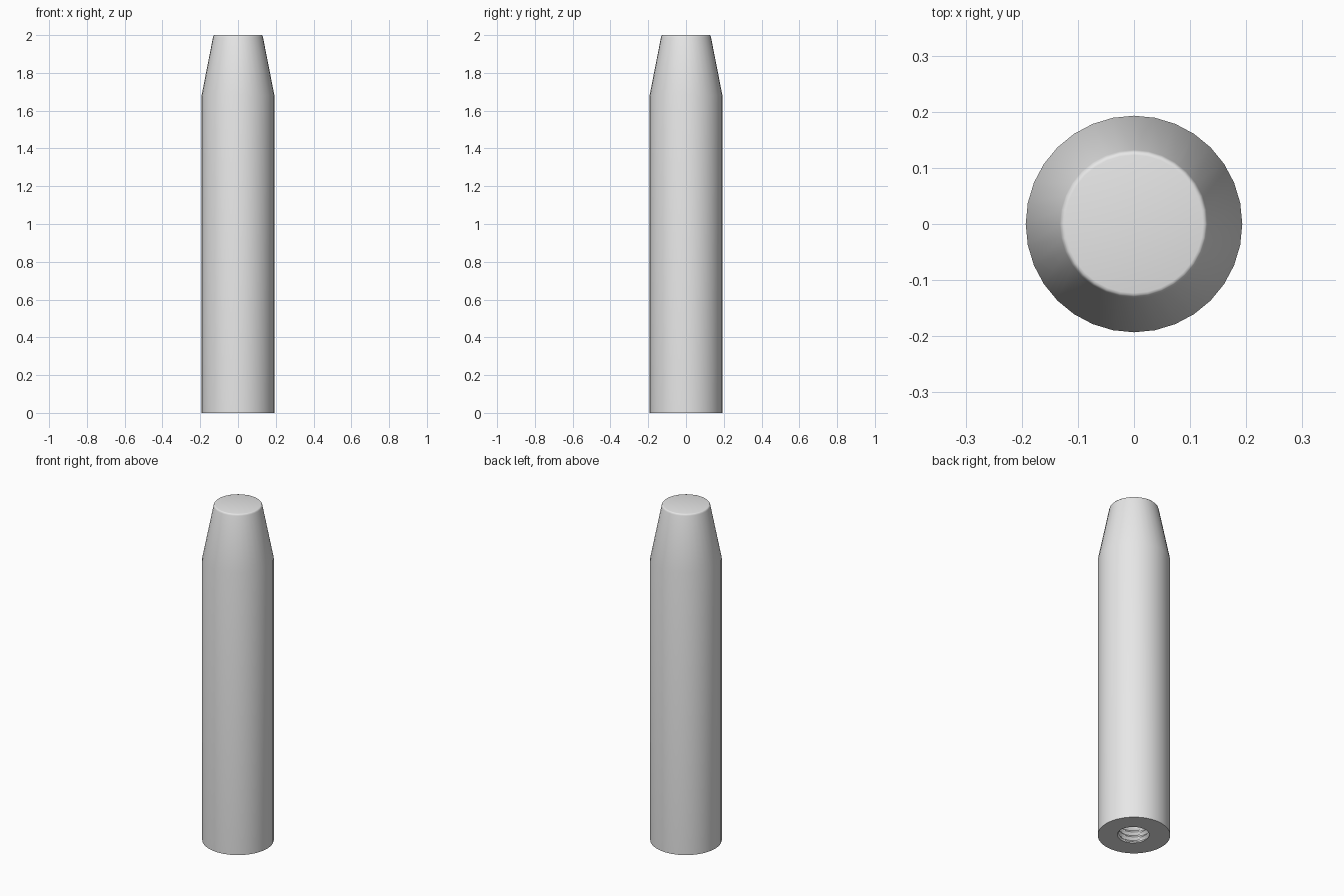
import bpy
import bmesh
from math import sin, cos, pi, radians

old = bpy.data.objects.get("Cube")
if old:
    bpy.data.objects.remove(old, do_unlink=True)

SIDES = 32
PITCH = 0.03
ROWS = 6              # mesh rows in one thread turn
TURNS = 18
MINOR, MAJOR = 0.078, 0.092

steel = bpy.data.materials.new("grey steel")
steel.use_nodes = True
colour = (0.8, 0.8, 0.8, 1)
steel.diffuse_color = colour
steel.node_tree.nodes["Principled BSDF"].inputs["Base Color"].default_value = colour


def thread_radius(turn):
    """Triangular thread form along one turn."""
    wave = abs(2 * (turn % 1) - 1)
    return MINOR + (MAJOR - MINOR) * wave


def ring(bm, radius, z):
    """Ring of vertices; radius is a function of the turn fraction."""
    verts = []
    for i in range(SIDES):
        a = 2 * pi * i / SIDES
        r = radius(i / SIDES)
        verts.append(bm.verts.new((r * cos(a), r * sin(a), z)))
    return verts


def bridge(bm, a, b):
    for i in range(SIDES):
        j = (i + 1) % SIDES
        bm.faces.new((a[i], a[j], b[j], b[i]))


bm = bmesh.new()

# Outer shell: softened tip, taper, straight shank and flat base
outer = [(0.123, 2.0), (0.127, 1.999), (0.13, 1.996), (0.132, 1.99),
         (0.193, 1.68), (0.193, 0.0)]
rings = [ring(bm, lambda t, r=r: r, z) for r, z in outer]

# Threaded bore running up from the base
for j in range(ROWS * TURNS + 1):
    rings.append(ring(bm, lambda t, j=j: thread_radius(j / ROWS - t), j * PITCH / ROWS))
depth = PITCH * TURNS
rings.append(ring(bm, lambda t: MINOR, depth + 0.01))

for a, b in zip(rings, rings[1:]):
    bridge(bm, a, b)

# Flat tip and conical end of the bore
bm.faces.new(rings[0])
apex = bm.verts.new((0, 0, depth + 0.05))
last = rings[-1]
for i in range(SIDES):
    bm.faces.new((last[i], last[(i + 1) % SIDES], apex))

bmesh.ops.recalc_face_normals(bm, faces=bm.faces)
mesh = bpy.data.meshes.new("threaded_pin")
bm.to_mesh(mesh)
bm.free()
mesh.materials.append(steel)

pin = bpy.data.objects.new("threaded_pin", mesh)
bpy.context.collection.objects.link(pin)
bpy.ops.object.select_all(action='DESELECT')
pin.select_set(True)
bpy.context.view_layer.objects.active = pin
bpy.ops.object.shade_smooth_by_angle(angle=radians(35))
